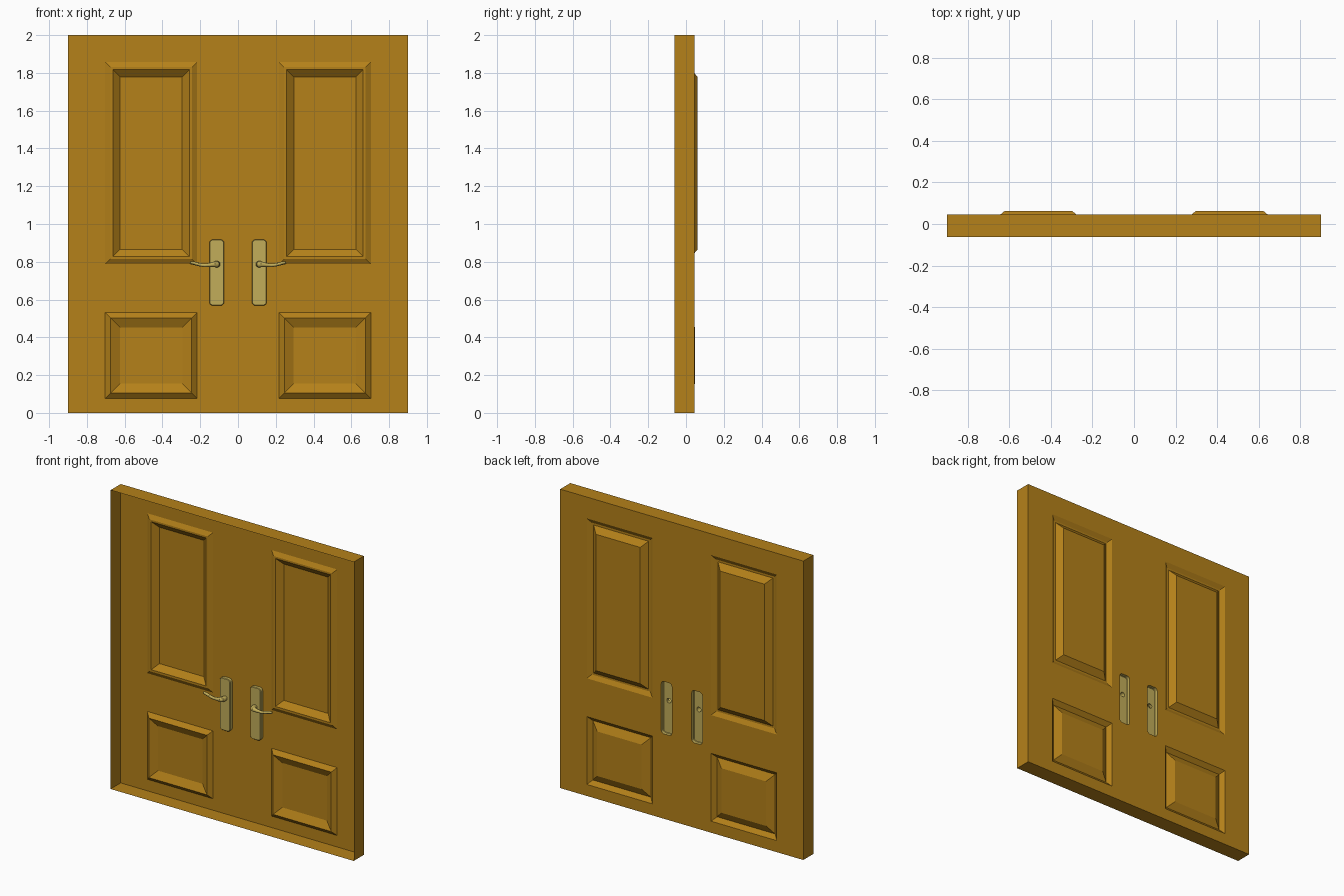
import bpy, bmesh
from math import cos, sin, pi
from mathutils import Vector

if "Cube" in bpy.data.objects:
    bpy.data.objects.remove(bpy.data.objects["Cube"])

BACK, FRONT = 0.045, -0.0615      # sheet plane and open front rim of the shell
PLATE_Y, LEVER_Z, LEVER_X = 0.022, 0.787, 0.111


def material(name, color):
    m = bpy.data.materials.new(name)
    m.diffuse_color = color
    m.use_nodes = True
    m.node_tree.nodes["Principled BSDF"].inputs["Base Color"].default_value = m.diffuse_color
    return m


WOOD = material("wood", (0.46, 0.22, 0.01, 1))
BRASS = material("brass", (0.54, 0.42, 0.1, 1))


def finish(bm, name, mat, smooth=False, toward=None):
    bmesh.ops.recalc_face_normals(bm, faces=bm.faces)
    if toward is not None:
        bm.normal_update()
        if sum(f.normal.y * f.calc_area() for f in bm.faces) * toward < 0:
            bmesh.ops.reverse_faces(bm, faces=bm.faces)
    me = bpy.data.meshes.new(name)
    bm.to_mesh(me)
    bm.free()
    ob = bpy.data.objects.new(name, me)
    bpy.context.collection.objects.link(ob)
    me.materials.append(mat)
    if smooth:
        bpy.ops.object.select_all(action='DESELECT')
        ob.select_set(True)
        bpy.context.view_layer.objects.active = ob
        bpy.ops.object.shade_smooth_by_angle()
    return ob


def ring(bm, pts):
    return [bm.verts.new(p) for p in pts]


def bridge(bm, a, b):
    n = len(a)
    for i in range(n):
        bm.faces.new((a[i], a[(i + 1) % n], b[(i + 1) % n], b[i]))


def fill(bm, loops):
    # flat face bounded by the first loop, with the others as holes
    edges = []
    for lp in loops:
        for i in range(len(lp)):
            pair = (lp[i], lp[(i + 1) % len(lp)])
            edges.append(bm.edges.get(pair) or bm.edges.new(pair))
    bmesh.ops.triangle_fill(bm, edges=edges, use_beauty=True, normal=(0, 1, 0))


def rect(x0, x1, z0, z1, y):
    return [(x0, y, z0), (x1, y, z0), (x1, y, z1), (x0, y, z1)]


def plate_outline(s, y, inset=0.0, r=0.02, seg=4):
    x0, x1, z0, z1 = 0.0735 + inset, 0.152 - inset, 0.568 + inset, 0.918 - inset
    r -= inset
    corners = [(x1 - r, z1 - r), (x0 + r, z1 - r), (x0 + r, z0 + r), (x1 - r, z0 + r)]
    return [(s * (cx + r * cos(a)), y, cz + r * sin(a))
            for k, (cx, cz) in enumerate(corners)
            for a in [(k + i / seg) * pi / 2 for i in range(seg + 1)]]


# panel bounds: x0, x1, z0, z1, and moulding profile (inset, y offset)
PANELS = {
    "upper": ((0.217, 0.703, 0.787, 1.857),
              [(0, 0), (0.027, -0.016), (0.04, -0.016), (0.079, 0.0165)]),
    "lower": ((0.217, 0.703, 0.077, 0.531),
              [(0, 0), (0.028, -0.024), (0.078, 0.002)]),
}
SIDES = (("left", -1), ("right", 1))


def panel_rect(b, s, d, y):
    return rect(s * (b[0] + d), s * (b[1] - d), b[2] + d, b[3] - d, y)


# door shell: back sheet with openings, plus four thin side walls
bm = bmesh.new()
outer = ring(bm, rect(-0.9, 0.9, 0, 2, BACK))
rim = ring(bm, rect(-0.9, 0.9, 0, 2, FRONT))
bridge(bm, outer, rim)
holes = []
for _, s in SIDES:
    for b, _p in PANELS.values():
        holes.append(ring(bm, panel_rect(b, s, 0, BACK)))
    holes.append(ring(bm, plate_outline(s, BACK)))
fill(bm, [outer] + holes)
finish(bm, "door_shell", WOOD)

for side, s in SIDES:
    # moulded panels
    for kind, (b, prof) in PANELS.items():
        bm = bmesh.new()
        rings = [ring(bm, panel_rect(b, s, d, BACK + dy)) for d, dy in prof]
        for a, c in zip(rings, rings[1:]):
            bridge(bm, a, c)
        bm.faces.new(rings[-1])
        finish(bm, f"{kind}_panel_{side}", WOOD, toward=1)

    # handle plate, open at the back, with a hole for the lever neck
    bm = bmesh.new()
    p = [ring(bm, plate_outline(s, y, i)) for y, i in
         ((BACK, 0), (PLATE_Y + 0.003, 0), (PLATE_Y, 0.003))]
    bridge(bm, p[0], p[1])
    bridge(bm, p[1], p[2])
    hole = ring(bm, [(s * (LEVER_X + 0.016 * cos(a)), PLATE_Y, LEVER_Z + 0.016 * sin(a))
                     for a in [i * pi / 6 for i in range(12)]])
    fill(bm, [p[2], hole])
    finish(bm, f"handle_plate_{side}", BRASS, toward=-1)

    # curved lever swept along a path: x, y, z, radius
    path = [(0.111, 0.022, 0.787, 0.016), (0.111, 0.008, 0.787, 0.017),
            (0.114, -0.004, 0.787, 0.017), (0.124, -0.010, 0.787, 0.015),
            (0.145, -0.010, 0.784, 0.011), (0.175, -0.007, 0.781, 0.009),
            (0.205, -0.004, 0.785, 0.009), (0.235, -0.002, 0.793, 0.009),
            (0.250, -0.001, 0.795, 0.008), (0.255, -0.001, 0.796, 0.004)]
    bm = bmesh.new()
    pts = [Vector((x, y, z)) for x, y, z, _ in path]
    rings = []
    for i, c in enumerate(pts):
        t = pts[min(i + 1, len(pts) - 1)] - pts[max(i - 1, 0)]
        if i == 0:
            t = Vector((0, -1, 0))
        u = Vector((0, 0, 1)).cross(t).normalized()
        v = t.cross(u).normalized()
        loop = [c + path[i][3] * (u * cos(a) + v * sin(a))
                for a in [k * pi / 6 for k in range(12)]]
        rings.append(ring(bm, [(s * q.x, q.y, q.z) for q in loop]))
    for a, c in zip(rings, rings[1:]):
        bridge(bm, a, c)
    bm.faces.new(rings[-1])
    finish(bm, f"lever_{side}", BRASS, smooth=True)
